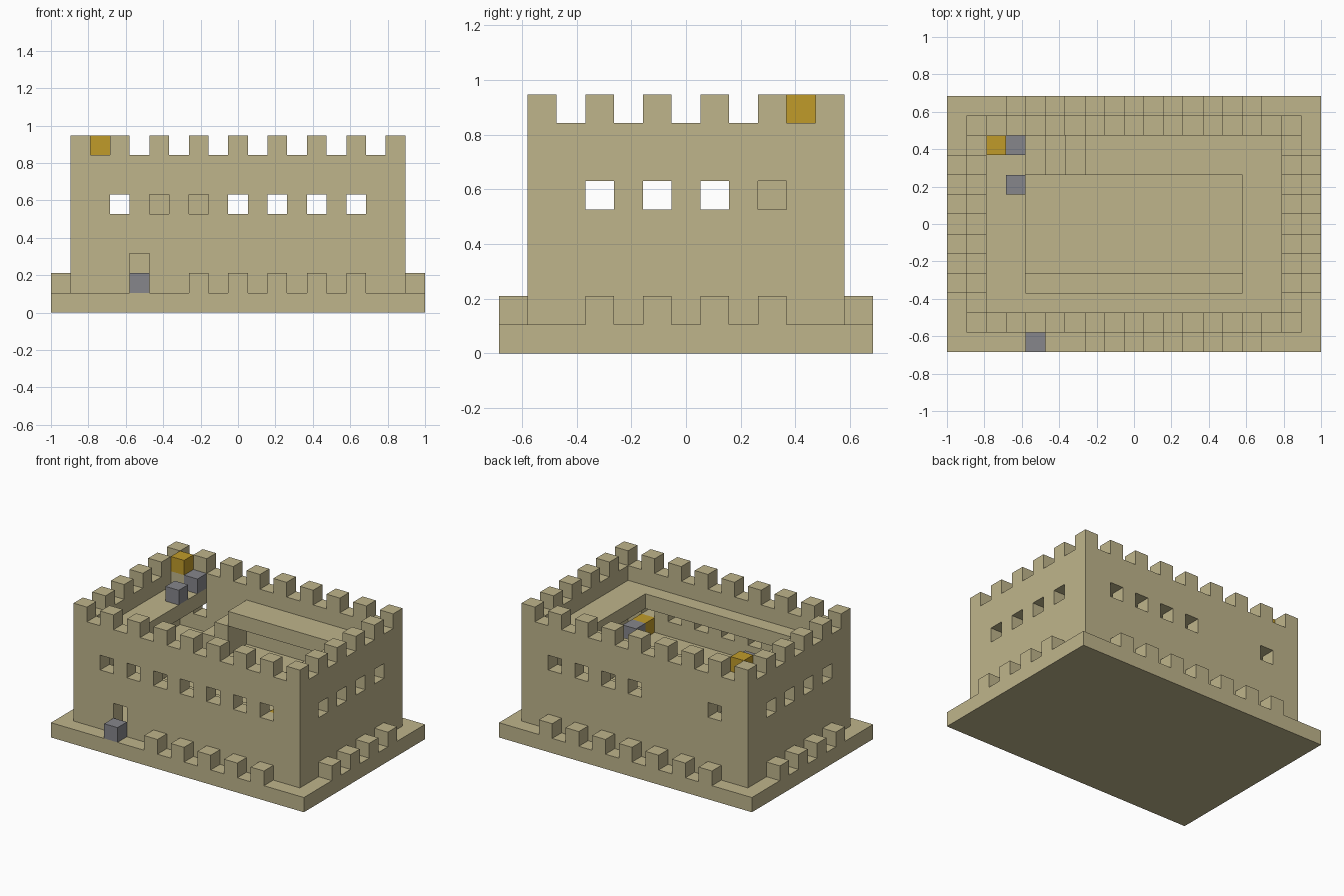
import bpy
import bmesh
from mathutils import Vector

cube = bpy.data.objects.get("Cube")
if cube:
    bpy.data.objects.remove(cube, do_unlink=True)

# The castle sits on a block grid: 19 wide, 13 deep, 9 high
NX, NY = 19, 13
UNIT = 2 / NX


def material(name, colour):
    mat = bpy.data.materials.new(name)
    mat.use_nodes = True
    mat.diffuse_color = (*colour, 1)
    shader = mat.node_tree.nodes["Principled BSDF"]
    shader.inputs["Base Color"].default_value = (*colour, 1)
    shader.inputs["Roughness"].default_value = 0.9
    return mat


SAND = material("sandstone", (0.52, 0.46, 0.26))
GREY = material("grey_stone", (0.24, 0.24, 0.26))
GOLD = material("gold", (0.53, 0.33, 0.023))


def blocks(name, boxes, mat=SAND):
    """One object from boxes given as (x0, x1, y0, y1, z0, z1) in grid units."""
    bm = bmesh.new()
    for x0, x1, y0, y1, z0, z1 in boxes:
        verts = bmesh.ops.create_cube(bm, size=1)["verts"]
        size = Vector((x1 - x0, y1 - y0, z1 - z0))
        middle = Vector((x0 + x1 - NX, y0 + y1 - NY, z0 + z1)) / 2
        for v in verts:
            v.co = (v.co * size + middle) * UNIT
    mesh = bpy.data.meshes.new(name)
    bm.to_mesh(mesh)
    bm.free()
    mesh.materials.append(mat)
    obj = bpy.data.objects.new(name, mesh)
    bpy.context.collection.objects.link(obj)
    return obj


def block(name, x, y, z, mat):
    return blocks(name, [(x, x + 1, y, y + 1, z, z + 1)], mat)


def wall(name, box, openings):
    """A wall with openings cut through it."""
    obj = blocks(name, [box])
    cutter = blocks(name + "_cutter", openings)
    cutter.hide_render = True
    mod = obj.modifiers.new("openings", "BOOLEAN")
    mod.operation = "DIFFERENCE"
    mod.solver = "EXACT"
    mod.object = cutter
    bpy.context.view_layer.objects.active = obj
    bpy.ops.object.modifier_apply(modifier=mod.name)
    bpy.data.objects.remove(cutter, do_unlink=True)


def window_x(x, y):
    return (x, x + 1, y - 0.5, y + 1.5, 5, 6)


def window_y(x, y):
    return (x - 0.5, x + 1.5, y, y + 1, 5, 6)


# Base plate
blocks("base", [(0, NX, 0, NY, 0, 1)])

# Outer walls with windows and the front doorway
side_rows = range(3, 10, 2)
doorway = (4, 5, 0.5, 2.5, 0.5, 3)
wall("front_wall", (1, 18, 1, 2, 1, 8),
     [window_x(x, 1) for x in range(3, 16, 2)] + [doorway])
wall("back_wall", (1, 18, 11, 12, 1, 8),
     [window_x(x, 11) for x in (3, 9, 11, 13, 15)])
for name, x in (("right_wall", 1), ("left_wall", 17)):
    wall(name, (x, x + 1, 2, 11, 1, 8), [window_y(x, y) for y in side_rows])

# Battlements along the wall tops
tops = {(x, y) for x in range(1, 18, 2) for y in (1, 11)}
tops |= {(x, y) for x in (1, 17) for y in range(1, 12, 2)}
blocks("wall_battlements", [(x, x + 1, y, y + 1, 8, 9) for x, y in sorted(tops)])

# Low battlements around the base
low = [(x, 0) for x in range(7, 16, 2)] + [(x, 12) for x in range(3, 16, 2)]
low += [(x, y) for x in (0, 18) for y in side_rows]
blocks("base_battlements", [(x, x + 1, y, y + 1, 1, 2) for x, y in low])


# Galleries around the open courtyard
def gallery(name, z, front_edge, back_start):
    blocks(name, [
        (2, 4, 2, 11, z, z + 1),
        (15, 17, 2, 11, z, z + 1),
        (4, 15, 2, front_edge, z, z + 1),
        (back_start, 15, 9, 11, z, z + 1),
    ])


gallery("middle_gallery", 3, 4, 4)
gallery("upper_gallery", 6, 3, 7)

# Steps from the middle gallery to the upper one
blocks("stairs", [(5 + i, 6 + i, 9, 11, 4, 5 + i) for i in range(2)])

# Loose coloured blocks
block("door_block", 4, 0, 1, GREY)
block("corner_pedestal", 2, 10, 7, SAND)
block("corner_gold_block", 2, 10, 8, GOLD)
block("corner_grey_block", 3, 10, 7, GREY)
block("gallery_grey_block", 3, 8, 7, GREY)
block("indoor_grey_block", 15, 3, 4, GREY)
block("indoor_gold_block", 15, 2, 4, GOLD)
